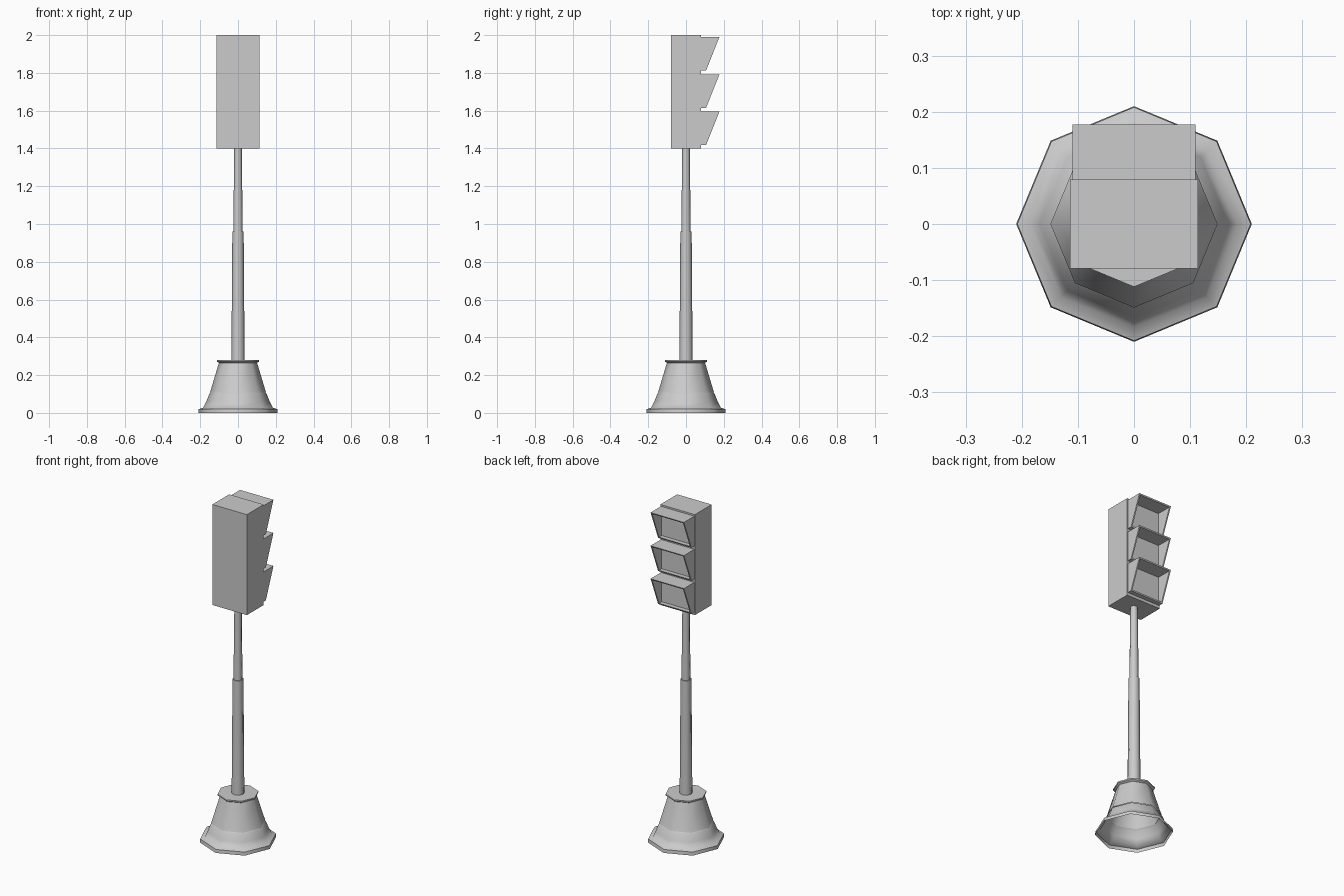
import bpy, bmesh, math

cube = bpy.data.objects.get("Cube")
if cube:
    bpy.data.objects.remove(cube, do_unlink=True)

grey = bpy.data.materials.new("plain_grey")
grey.use_nodes = True
colour = (0.6, 0.6, 0.6, 1)
grey.diffuse_color = colour
grey.node_tree.nodes["Principled BSDF"].inputs["Base Color"].default_value = colour


def finish(name, bm, smooth=False):
    """Turn a bmesh into a named grey object."""
    bmesh.ops.recalc_face_normals(bm, faces=bm.faces)
    mesh = bpy.data.meshes.new(name)
    bm.to_mesh(mesh)
    bm.free()
    mesh.materials.append(grey)
    obj = bpy.data.objects.new(name, mesh)
    bpy.context.collection.objects.link(obj)
    if smooth:
        bpy.ops.object.select_all(action="DESELECT")
        obj.select_set(True)
        bpy.context.view_layer.objects.active = obj
        bpy.ops.object.shade_smooth_by_angle(angle=math.radians(50))
    return obj


def turned(name, profile, cap_top=True, sides=8):
    """Eight-sided turned part from (radius, height) pairs, open below."""
    bm = bmesh.new()
    rings = []
    for r, z in profile:
        angles = [math.tau * i / sides for i in range(sides)]
        rings.append([bm.verts.new((r * math.cos(a), r * math.sin(a), z)) for a in angles])
    for low, high in zip(rings, rings[1:]):
        for i in range(sides):
            j = (i + 1) % sides
            bm.faces.new((low[i], low[j], high[j], high[i]))
    if cap_top:
        bm.faces.new(rings[-1])
    return finish(name, bm, smooth=True)


# Hollow base and telescoping pole
turned("base_skirt", [(0.21, 0), (0.208, 0.02), (0.184, 0.028), (0.168, 0.06),
                      (0.152, 0.1), (0.145, 0.108)], cap_top=False)
turned("base_cone", [(0.149, 0.108), (0.143, 0.125), (0.101, 0.265),
                     (0.112, 0.272), (0.112, 0.28)])
turned("lower_pole", [(0.035, 0.28), (0.03, 0.96)])
turned("upper_pole", [(0.025, 0.96), (0.02, 1.4)])

# Signal housing
bm = bmesh.new()
bmesh.ops.create_cube(bm, size=1)
for v in bm.verts:
    v.co = (v.co.x * 0.228, v.co.y * 0.158, 1.7 + v.co.z * 0.6)
finish("signal_housing", bm)


def light_hood(name, top):
    """Wedge hood whose slanted mouth is inset and pushed back to a lens panel."""
    side = [(0.079, 0), (0.177, 0), (0.106, -0.178), (0.079, -0.178)]
    bm = bmesh.new()
    left, right = [[bm.verts.new((x, y, top + z)) for y, z in side] for x in (0.11, -0.11)]
    bm.faces.new(left)
    bm.faces.new(right[::-1])
    for i in (0, 2):
        bm.faces.new((left[i], right[i], right[i + 1], left[i + 1]))
    mouth = bm.faces.new((left[1], right[1], right[2], left[2]))
    bm.normal_update()
    bmesh.ops.inset_region(bm, faces=[mouth], thickness=0.011)
    panel = bmesh.ops.extrude_face_region(bm, geom=[mouth])
    bmesh.ops.delete(bm, geom=[mouth], context="FACES_ONLY")
    for v in panel["geom"]:
        if isinstance(v, bmesh.types.BMVert):
            v.co.y = 0.083
    return finish(name, bm)


for name, top in (("upper", 1.99), ("middle", 1.792), ("lower", 1.595)):
    light_hood(name + "_light_hood", top)
